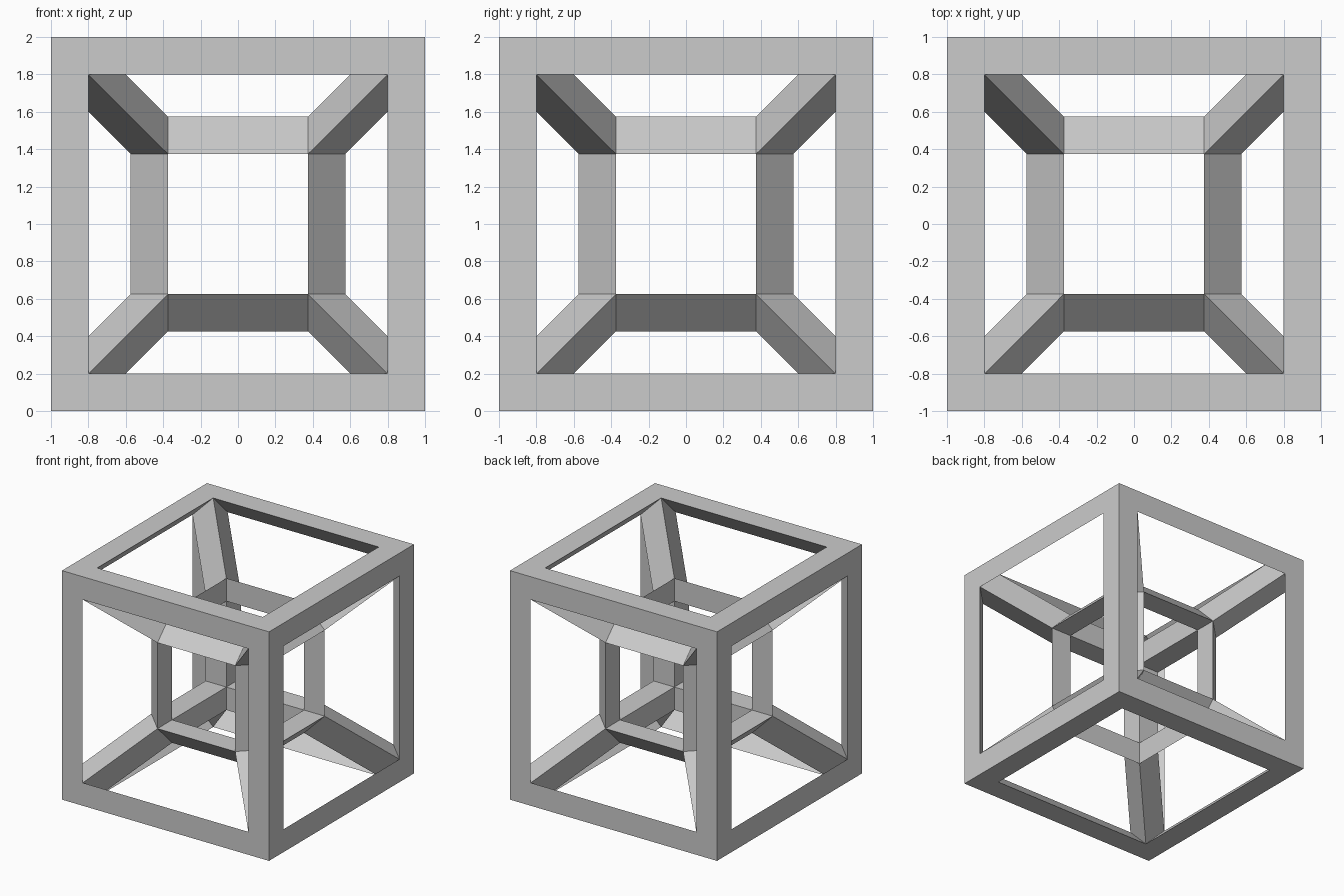
import bpy, bmesh
from itertools import product
from mathutils import Vector

if "Cube" in bpy.data.objects:
    bpy.data.objects.remove(bpy.data.objects["Cube"])

CENTRE = Vector((0, 0, 1))
OUTER = (1.0, 1.0, 0.8)        # corner, ridge height, ridge half-width
INNER = (0.375, 0.575, 0.375)


def ridge(signs, axis, size):
    """Ridge point beside a corner, belonging to the cube side facing the axis."""
    return Vector([s * (size[1] if i == axis else size[2]) for i, s in enumerate(signs)])


def make_object(name, quads):
    bm = bmesh.new()
    for quad in quads:
        bm.faces.new([bm.verts.new(p + CENTRE) for p in quad])
    bmesh.ops.remove_doubles(bm, verts=bm.verts, dist=1e-4)
    bmesh.ops.recalc_face_normals(bm, faces=bm.faces)
    mesh = bpy.data.meshes.new(name)
    bm.to_mesh(mesh)
    bm.free()
    bpy.context.collection.objects.link(bpy.data.objects.new(name, mesh))


def cube_frame(size):
    """Twelve triangular bars, mitred at the corners."""
    quads = []
    for a in range(3):
        b, c = (a + 1) % 3, (a + 2) % 3
        for sb, sc in product((-1, 1), repeat=2):
            ends = []
            for sa in (-1, 1):
                signs = [0, 0, 0]
                signs[a], signs[b], signs[c] = sa, sb, sc
                ends.append([Vector(signs) * size[0], ridge(signs, b, size), ridge(signs, c, size)])
            p, q = ends
            for i in range(3):
                j = (i + 1) % 3
                quads.append((p[i], p[j], q[j], q[i]))
    return quads


def struts():
    """Eight triangular struts joining the two cubes' corners."""
    quads = []
    for s in product((-1, 1), repeat=3):
        for i in range(3):
            j = (i + 1) % 3
            quads.append((ridge(s, i, OUTER), ridge(s, j, OUTER),
                          ridge(s, j, INNER), ridge(s, i, INNER)))
    return quads


make_object("outer_frame", cube_frame(OUTER))
make_object("inner_frame", cube_frame(INNER))
make_object("corner_struts", struts())
